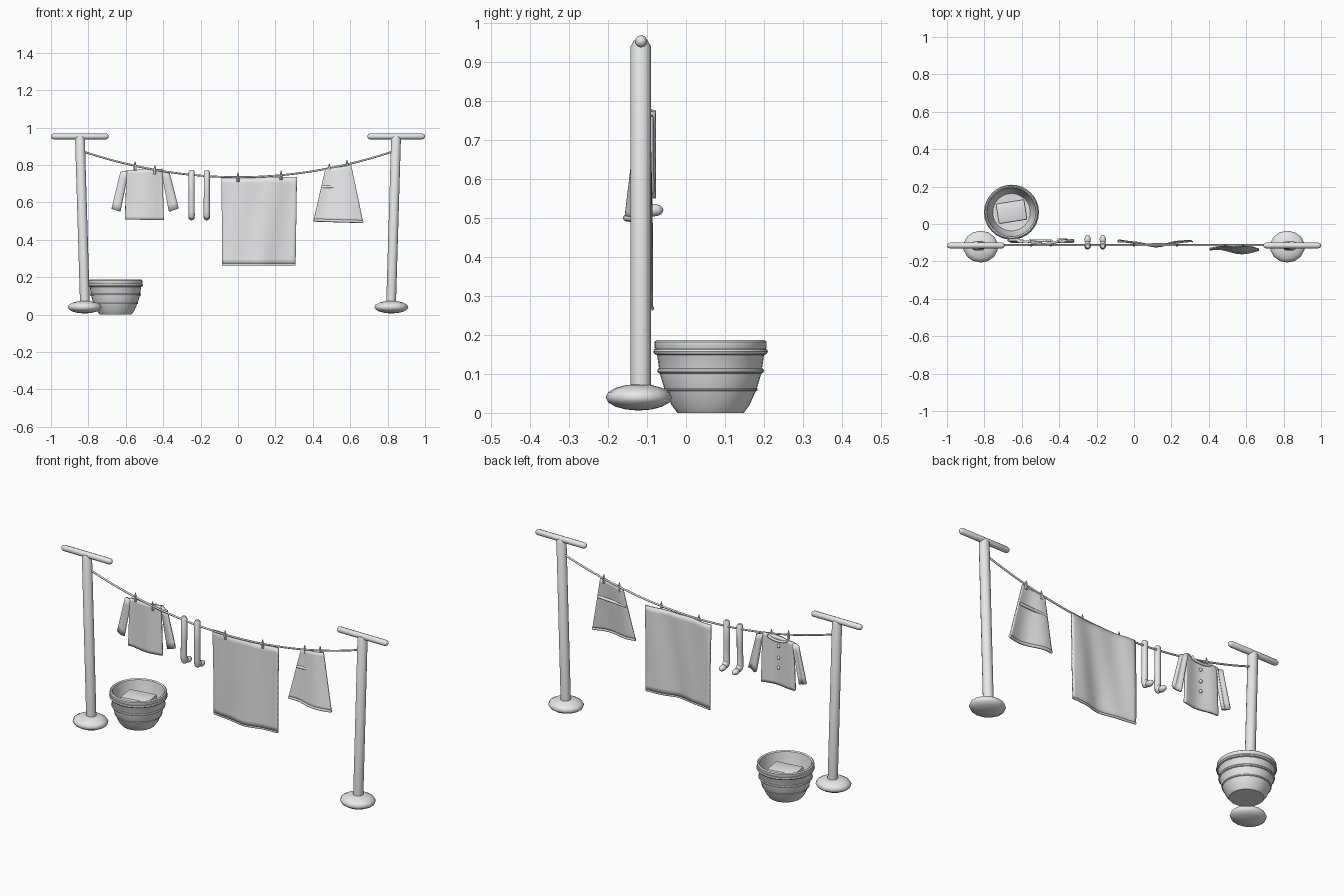
import bpy, bmesh, math
from mathutils import Vector, Matrix

cube = bpy.data.objects.get("Cube")
if cube:
    bpy.data.objects.remove(cube, do_unlink=True)

grey = bpy.data.materials.new("plain grey")
grey.use_nodes = True
grey.diffuse_color = (0.8, 0.8, 0.8, 1)
grey.node_tree.nodes["Principled BSDF"].inputs["Base Color"].default_value = (0.8, 0.8, 0.8, 1)

LINE_Y = -0.113


def finish(name, bm, angle=40):
    bmesh.ops.recalc_face_normals(bm, faces=bm.faces)
    mesh = bpy.data.meshes.new(name)
    bm.to_mesh(mesh)
    bm.free()
    ob = bpy.data.objects.new(name, mesh)
    bpy.context.collection.objects.link(ob)
    mesh.materials.append(grey)
    bpy.ops.object.select_all(action='DESELECT')
    ob.select_set(True)
    bpy.context.view_layer.objects.active = ob
    bpy.ops.object.shade_smooth_by_angle(angle=math.radians(angle))
    return ob


def tube(name, points, radii, sides=10, angle=50):
    """Sweep a circle along points, with capped ends."""
    bm = bmesh.new()
    pts = [Vector(p) for p in points]
    if not isinstance(radii, (list, tuple)):
        radii = [radii] * len(pts)
    rings = []
    for i, p in enumerate(pts):
        d = (pts[min(i + 1, len(pts) - 1)] - pts[max(i - 1, 0)]).normalized()
        side = d.cross(Vector((0, 1, 0)))
        side.normalize()
        up = side.cross(d)
        rings.append([bm.verts.new(p + radii[i] * (side * math.cos(a) + up * math.sin(a)))
                      for a in (math.tau * k / sides for k in range(sides))])
    for a, b in zip(rings, rings[1:]):
        for k in range(sides):
            n = (k + 1) % sides
            bm.faces.new((a[k], a[n], b[n], b[k]))
    bm.faces.new(rings[0])
    bm.faces.new(rings[-1])
    return finish(name, bm, angle)


def ball(name, centre, size, u=14, v=8):
    bm = bmesh.new()
    bmesh.ops.create_uvsphere(bm, u_segments=u, v_segments=v, radius=1,
                              matrix=Matrix.Translation(centre) @ Matrix.Diagonal((*size, 1)))
    return finish(name, bm, 60)


def lathe(name, profile, centre, sides=32):
    bm = bmesh.new()
    verts = [bm.verts.new((r, 0, z)) for r, z in profile]
    edges = [bm.edges.new(e) for e in zip(verts, verts[1:])]
    bmesh.ops.spin(bm, geom=verts + edges, cent=(0, 0, 0), axis=(0, 0, 1),
                   angle=math.tau, steps=sides, use_merge=True)
    bmesh.ops.remove_doubles(bm, verts=bm.verts, dist=0.0001)
    bmesh.ops.translate(bm, verts=bm.verts, vec=centre)
    return finish(name, bm, 35)


def sheet_point(corners, depth, s, t):
    """Point on a hanging sheet: s runs left to right, t top to bottom."""
    tl, tr, bl, br = (Vector(c) for c in corners)
    p = tl.lerp(tr, s).lerp(bl.lerp(br, s), t)
    return Vector((p.x, depth(s, t), p.y))


def cloth(name, corners, depth, thick=0.007, nx=24, nz=16):
    bm = bmesh.new()
    grid = [[bm.verts.new(sheet_point(corners, depth, i / nx, j / nz))
             for i in range(nx + 1)] for j in range(nz + 1)]
    for a, b in zip(grid, grid[1:]):
        for i in range(nx):
            bm.faces.new((a[i], a[i + 1], b[i + 1], b[i]))
    ob = finish(name, bm)
    mod = ob.modifiers.new("thickness", 'SOLIDIFY')
    mod.thickness = thick
    mod.offset = 0
    return ob


def hem(name, corners, depth, t, radius, n=24):
    return tube(name, [sheet_point(corners, depth, i / n, t) for i in range(n + 1)], radius, 8)


def rope_z(x):
    return 0.735 + 0.2 * x * x


# Posts, cross bars and feet
for side, name in ((-1, "right"), (1, "left")):
    tube(name + "_post", [(side * 0.818, -0.116, 0.04), (side * 0.845, -0.116, 0.94),
                          (side * 0.845, -0.116, 0.955)], [0.026, 0.026, 0.018], 16)
    tube(name + "_crossbar", [(side * x, -0.115, 0.953) for x in (0.692, 0.696, 0.705, 0.985, 0.995, 1)],
         [0.005, 0.012, 0.016, 0.016, 0.012, 0.005], 10)
    ball(name + "_foot", (side * 0.82, -0.121, 0.04), (0.093, 0.085, 0.034))

# Sagging line
tube("washing_line", [(x / 20, LINE_Y, rope_z(x / 20)) for x in range(-17, 18)], 0.005, 8)

# Pegs
for i, x in enumerate((-0.55, -0.445, -0.248, -0.167, 0, 0.23, 0.488, 0.583)):
    z = rope_z(x)
    tube(f"peg_{i + 1}", [(x, LINE_Y, z - 0.025), (x, LINE_Y, z), (x, LINE_Y, z + 0.024)],
         [0.007, 0.008, 0.002], 6)

# Towel with rolled lower hem
towel = ((-0.088, 0.732), (0.315, 0.736), (-0.085, 0.268), (0.308, 0.268))


def towel_depth(s, t):
    return -0.102 + (0.006 + 0.008 * t) * math.cos(math.tau * s) + 0.003 * math.sin(15 * s + 3 * t)


cloth("towel", towel, towel_depth)
hem("towel_hem", towel, towel_depth, 1, 0.006)

# Skirt with hem and belt
skirt = ((0.467, 0.778), (0.605, 0.798), (0.405, 0.505), (0.668, 0.497))


def skirt_depth(s, t):
    return -0.116 - 0.026 * t + (0.003 + 0.009 * t) * math.sin(math.tau * s + 0.6)


cloth("skirt", skirt, skirt_depth, 0.008)
hem("skirt_hem", skirt, skirt_depth, 1, 0.008)
tube("skirt_belt", [(0.45, -0.121, 0.682), (0.62, -0.121, 0.69)], 0.008, 8)

# Shirt: body, sleeves, collar and buttons
def shirt_depth(s, t):
    return -0.1 + 0.007 * math.sin(math.tau * s + 1)


def sleeve_depth(s, t):
    return -0.09 + 0.005 * math.cos(5 * s)


cloth("shirt_body", ((-0.595, 0.772), (-0.405, 0.78), (-0.605, 0.508), (-0.397, 0.506)),
      shirt_depth, 0.012)
cloth("shirt_right_sleeve", ((-0.627, 0.763), (-0.588, 0.768), (-0.675, 0.565), (-0.632, 0.552)),
      sleeve_depth, 0.016, 6, 6)
cloth("shirt_left_sleeve", ((-0.41, 0.775), (-0.37, 0.76), (-0.368, 0.55), (-0.32, 0.567)),
      sleeve_depth, 0.016, 6, 6)
tube("shirt_collar", [(-0.5 + 0.06 * math.cos(a), -0.09, 0.776 - 0.02 * math.sin(a))
                      for a in (math.pi * k / 10 for k in range(11))], 0.007, 8)
for i, z in enumerate((0.725, 0.66, 0.605)):
    ball(f"shirt_button_{i + 1}", (-0.5, -0.096, z), (0.009, 0.009, 0.009), 10, 6)

# Socks with a bent foot
for name, x in (("right_sock", -0.248), ("left_sock", -0.167)):
    bend = [(x, -0.095 - 0.025 * math.cos(a), 0.548 - 0.028 * math.sin(a))
            for a in (math.pi / 2 * k / 4 for k in range(5))]
    ob = tube(name, [(x, -0.118, 0.772), (x, -0.118, 0.764), (x, -0.118, 0.65)] + bend[:3],
              [0.010, 0.016, 0.016, 0.0165, 0.017, 0.017], 12)
    ball(name + "_heel", (x, -0.112, 0.53), (0.017, 0.021, 0.021), 12, 8)
    ball(name + "_toe", (x, -0.083, 0.52), (0.017, 0.025, 0.016), 12, 8)

# Wash tub with raised hoops
tub = (-0.655, 0.063, 0)
lathe("wash_tub", [(0, 0.002), (0.085, 0), (0.1, 0.02), (0.118, 0.06), (0.13, 0.1), (0.139, 0.16),
                   (0.144, 0.168), (0.144, 0.182), (0.138, 0.187), (0.131, 0.182), (0.126, 0.15),
                   (0.116, 0.09), (0.1, 0.045), (0, 0.035)], tub)
for name, r, z, h in (("lower_hoop", 0.117, 0.06, 0.004), ("middle_hoop", 0.13, 0.108, 0.007),
                      ("upper_hoop", 0.139, 0.157, 0.008)):
    ring = [(r + h * math.cos(a), z + h * math.sin(a)) for a in (math.tau * k / 8 for k in range(9))]
    lathe(name, ring, tub)

# Folded laundry in the tub
bm = bmesh.new()
bmesh.ops.create_cube(bm, size=1, matrix=Matrix.Translation((-0.655, 0.066, 0.11))
                      @ Matrix.Rotation(math.radians(9), 4, 'Z') @ Matrix.Diagonal((0.155, 0.11, 0.09, 1)))
bmesh.ops.bevel(bm, geom=bm.edges[:], offset=0.008, segments=2, affect='EDGES', profile=0.5)
finish("folded_laundry", bm, 40)
